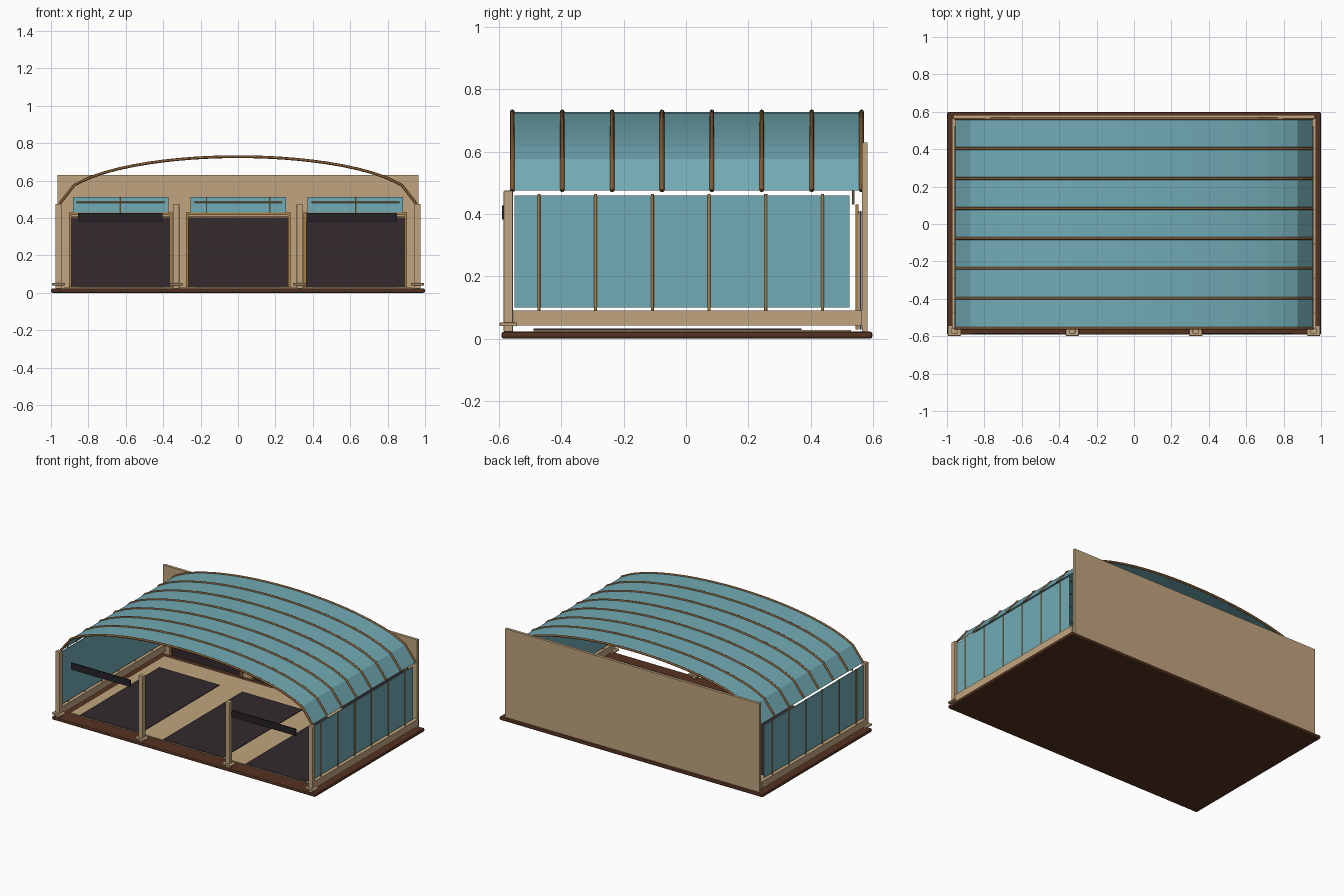
import bpy, bmesh, math

if "Cube" in bpy.data.objects:
    bpy.data.objects.remove(bpy.data.objects["Cube"])


def material(name, r, g, b):
    def lin(c):
        c /= 255
        return c / 12.92 if c <= 0.04045 else ((c + 0.055) / 1.055) ** 2.4
    m = bpy.data.materials.new(name)
    m.diffuse_color = (lin(r), lin(g), lin(b), 1)
    m.use_nodes = True
    m.node_tree.nodes["Principled BSDF"].inputs["Base Color"].default_value = m.diffuse_color
    return m


TAN = material("tan timber", 193, 165, 126)
BLUE = material("blue glazing", 114, 171, 181)
BROWN = material("dark brown base", 84, 50, 33)
RIB = material("rib brown", 128, 90, 52)
GOLD = material("gold trim", 168, 128, 74)
DARK = material("charcoal panel", 51, 42, 45)
BLACK = material("black fascia", 37, 34, 37)


def finish(name, bm, mat):
    bmesh.ops.recalc_face_normals(bm, faces=bm.faces)
    me = bpy.data.meshes.new(name)
    bm.to_mesh(me)
    bm.free()
    me.materials.append(mat)
    ob = bpy.data.objects.new(name, me)
    bpy.context.collection.objects.link(ob)
    return ob


def box(name, x, y, z, mat, bevel=0):
    """Box given as (min, max) pairs per axis."""
    bm = bmesh.new()
    bmesh.ops.create_cube(bm, size=1)
    for v in bm.verts:
        v.co = [(r[0] + r[1]) / 2 + c * (r[1] - r[0]) for r, c in zip((x, y, z), v.co)]
    ob = finish(name, bm, mat)
    if bevel:
        mod = ob.modifiers.new("bevel", "BEVEL")
        mod.width = bevel
        mod.segments = 2
    return ob


def rod(name, points, radius, mat):
    """Round bar along a polyline."""
    cu = bpy.data.curves.new(name, "CURVE")
    cu.dimensions = "3D"
    cu.bevel_depth = radius
    cu.bevel_resolution = 2
    cu.use_fill_caps = True
    sp = cu.splines.new("POLY")
    sp.points.add(len(points) - 1)
    for p, co in zip(sp.points, points):
        p.co = (*co, 1)
    cu.materials.append(mat)
    ob = bpy.data.objects.new(name, cu)
    bpy.context.collection.objects.link(ob)
    return ob


def vault(off=0.0, n=24):
    """Elliptical roof profile (x, z), stepped evenly in x."""
    steps = [-1 + 2 * i / n for i in range(n + 1)]
    return [((0.955 + off) * t, 0.475 + (0.253 + off) * math.sqrt(max(0, 1 - t * t)))
            for t in steps]


# Base and floor
box("base_slab", (-1, 1), (-0.592, 0.598), (0, 0.023), BROWN, 0.008)
box("floor", (-0.93, 0.93), (-0.49, 0.53), (0.02, 0.028), TAN)

# Three bays: floor pads, rear doors, frames and transom windows
BAYS = [("left", -0.89, -0.365, (0,)), ("middle", -0.265, 0.268, (-0.17, 0.17)),
        ("right", 0.365, 0.89, (0,))]
for side, a, b, muntins in BAYS:
    c = (a + b) / 2
    box(side + "_floor_pad", (c - 0.228, c + 0.228), (-0.49, 0.37), (0.026, 0.032), DARK)
    box(side + "_rear_door", (a, b), (0.556, 0.563), (0.03, 0.41), DARK)
    for nm, x0, x1 in (("l", a - 0.014, a), ("r", b, b + 0.014)):
        box(side + "_door_jamb_" + nm, (x0, x1), (0.543, 0.553), (0.03, 0.43), GOLD)
    box(side + "_door_head", (a, b), (0.543, 0.553), (0.415, 0.43), GOLD)
    box(side + "_door_rail", (a, b), (0.549, 0.555), (0.402, 0.408), GOLD)
    box(side + "_transom_window", (c - 0.255, c + 0.255), (0.537, 0.541), (0.43, 0.512), BLUE)
    rod(side + "_transom_bar", [(c - 0.235, 0.536, 0.484), (c + 0.235, 0.536, 0.484)],
        0.004, GOLD)
    for k in muntins:
        rod(side + "_transom_muntin", [(c + k, 0.536, 0.43), (c + k, 0.536, 0.512)],
            0.003, GOLD)

# Rear wall
box("rear_wall", (-0.965, 0.965), (0.564, 0.583), (0.023, 0.63), TAN)

# Front posts on base plates
for x in (-0.96, -0.33, 0.33, 0.96):
    box("front_post", (x - 0.016, x + 0.016), (-0.585, -0.555), (0.022, 0.475), TAN, 0.003)
    box("post_base_plate", (x - 0.035, x + 0.035), (-0.598, -0.542), (0.04, 0.052), TAN, 0.003)

# Hanging fascia boards over the outer front bays
for nm, x0, x1 in (("left", -0.855, -0.405), ("right", 0.365, 0.85)):
    box(nm + "_fascia", (x0, x1), (-0.59, -0.582), (0.382, 0.428), BLACK)

# Glazed side walls
for s in (-1, 1):
    def span(p, q):
        return tuple(sorted((s * p, s * q)))
    box("side_kerb", span(0.945, 0.973), (-0.558, 0.565), (0.042, 0.09), TAN)
    box("side_glass", span(0.955, 0.961), (-0.55, 0.525), (0.1, 0.46), BLUE)
    for i in range(6):
        y = -0.472 + i * 0.182
        rod("side_mullion", [(s * 0.96, y, 0.088), (s * 0.96, y, 0.464)], 0.005, GOLD)

# Vaulted roof sheet
bm = bmesh.new()
rings = []
for (x, z), (xi, zi) in zip(vault(), vault(-0.005)):
    rings.append([bm.verts.new(p) for p in
                  ((x, -0.555, z), (x, 0.562, z), (xi, 0.562, zi), (xi, -0.555, zi))])
for p, q in zip(rings, rings[1:]):
    for k in range(4):
        bm.faces.new((p[k], p[(k + 1) % 4], q[(k + 1) % 4], q[k]))
bm.faces.new(rings[0])
bm.faces.new(rings[-1])
finish("roof_sheet", bm, BLUE)

# Eight round roof ribs
for i in range(8):
    y = -0.557 + i * 0.16
    rod("roof_rib", [(x, y, z) for x, z in vault()], 0.0075, RIB)
